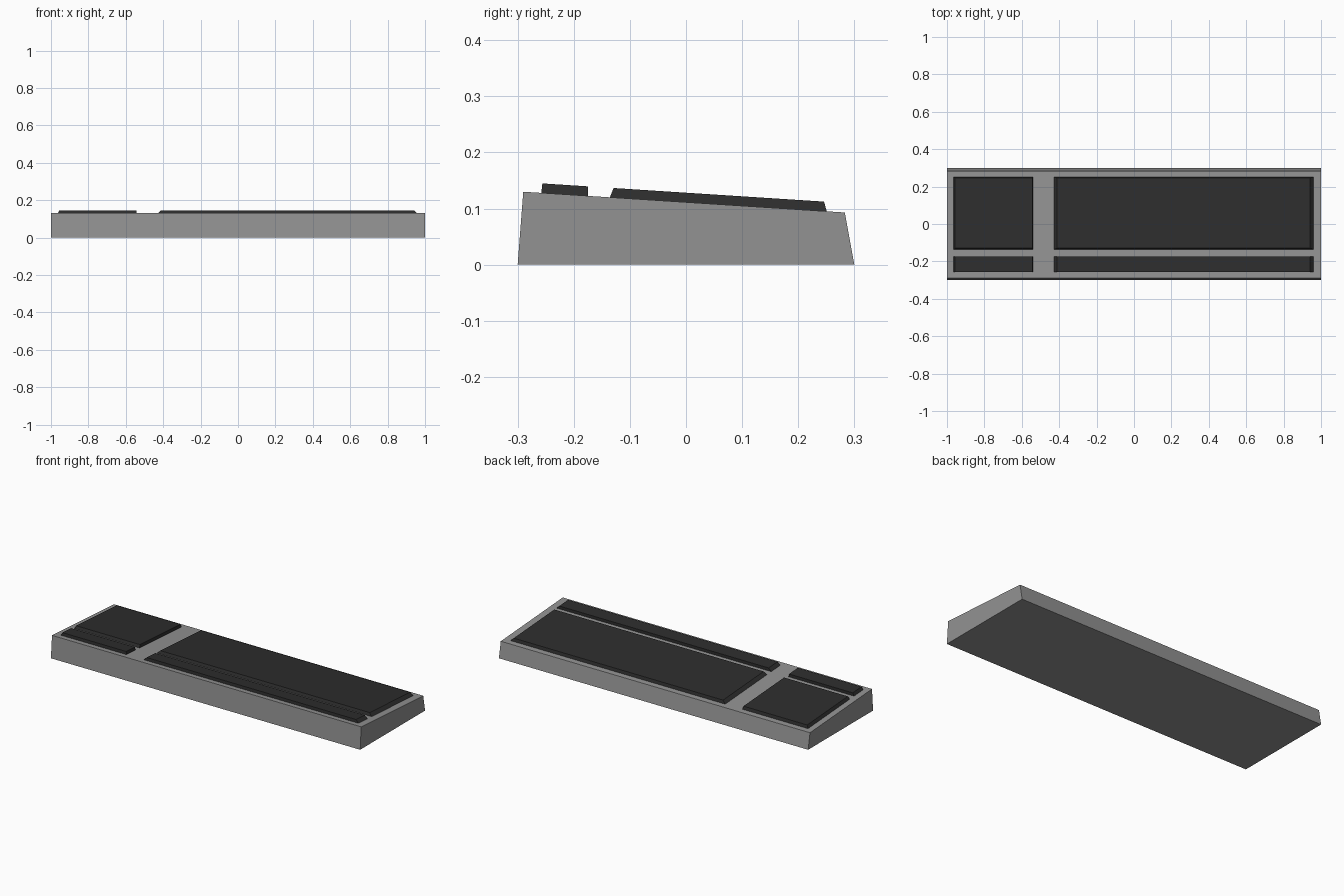
import bpy

if "Cube" in bpy.data.objects:
    bpy.data.objects.remove(bpy.data.objects["Cube"])


def material(name, rgb):
    m = bpy.data.materials.new(name)
    m.diffuse_color = (*rgb, 1)
    m.use_nodes = True
    m.node_tree.nodes["Principled BSDF"].inputs["Base Color"].default_value = m.diffuse_color
    return m


grey = material("case grey", (0.29, 0.29, 0.29))
dark = material("key charcoal", (0.027, 0.027, 0.027))


def add_mesh(name, verts, faces, mat):
    mesh = bpy.data.meshes.new(name)
    mesh.from_pydata(verts, [], faces)
    mesh.materials.append(mat)
    obj = bpy.data.objects.new(name, mesh)
    bpy.context.collection.objects.link(obj)
    return obj


# Box from a lower and an upper ring of four points
BOX = [(3, 2, 1, 0), (4, 5, 6, 7), (0, 1, 5, 4),
       (1, 2, 6, 5), (2, 3, 7, 6), (3, 0, 4, 7)]


def deck(y):
    """Height of the sloping top of the case."""
    return 0.130 - (y + 0.29) * 0.037 / 0.573


# Wedge-shaped case
case = [(-1, -0.30, 0), (1, -0.30, 0), (1, 0.30, 0), (-1, 0.30, 0)]
case += [(x, y, deck(y)) for x, y in
         [(-1, -0.29), (1, -0.29), (1, 0.283), (-1, 0.283)]]
add_mesh("case", case, BOX, grey)


def key_block(name, x0, x1, y0, y1, left, right, front, back):
    """Tapered slab on the deck; the last four values inset its top."""
    low = [(x0, y0), (x1, y0), (x1, y1), (x0, y1)]
    top = [(x0 + left, y0 + front), (x1 - right, y0 + front),
           (x1 - right, y1 - back), (x0 + left, y1 - back)]
    verts = [(x, y, deck(y) - 0.001) for x, y in low]
    verts += [(x, y, deck(y) + 0.017) for x, y in top]
    add_mesh(name, verts, BOX, dark)


# Four key blocks: a shallow front row and a deep back row
for row, y0, y1, front, back in [("front", -0.258, -0.175, 0.002, 0.0),
                                 ("back", -0.136, 0.251, 0.007, 0.005)]:
    key_block(row + "_keys_small", -0.965, -0.541, y0, y1, 0.009, 0.003, front, back)
    key_block(row + "_keys_large", -0.430, 0.960, y0, y1, 0.018, 0.018, front, back)
